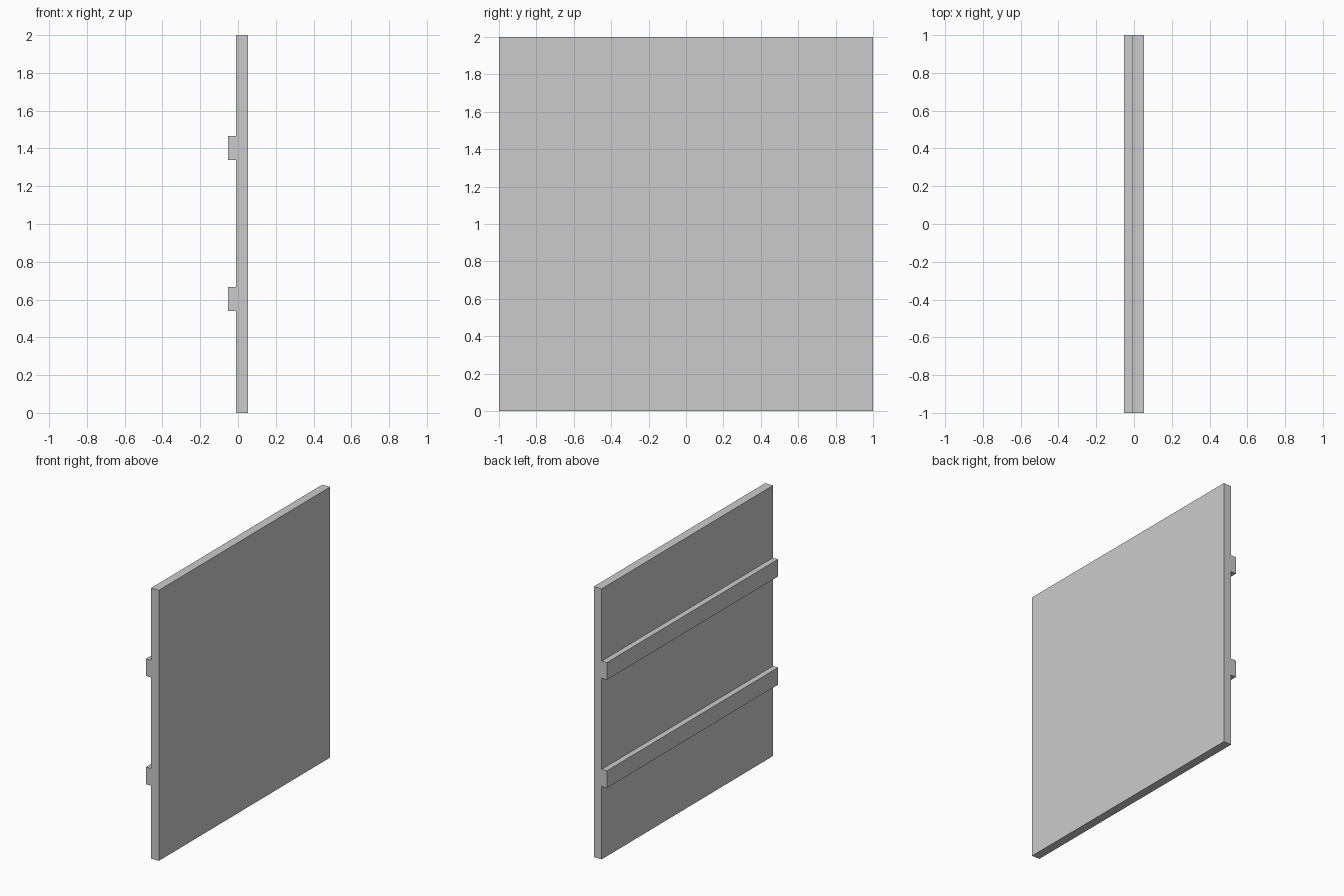
import bpy

if "Cube" in bpy.data.objects:
    bpy.data.objects.remove(bpy.data.objects["Cube"])


def box(name, x, y, z):
    """Axis-aligned box given as (min, max) ranges."""
    bpy.ops.mesh.primitive_cube_add(
        size=1, location=[(a + b) / 2 for a, b in (x, y, z)])
    ob = bpy.context.object
    ob.name = name
    ob.scale = [b - a for a, b in (x, y, z)]
    bpy.ops.object.transform_apply(location=False, rotation=False, scale=True)
    return ob


BACK, FACE, FRONT = -0.053, -0.011, 0.053
RAIL_HEIGHT = 0.127

# Flat square panel
box("panel", (FACE, FRONT), (-1, 1), (0, 2))

# Two horizontal rails on the back of the panel
for name, z in (("lower_rail", 0.602), ("upper_rail", 1.402)):
    box(name, (BACK, FACE), (-1, 1), (z - RAIL_HEIGHT / 2, z + RAIL_HEIGHT / 2))
